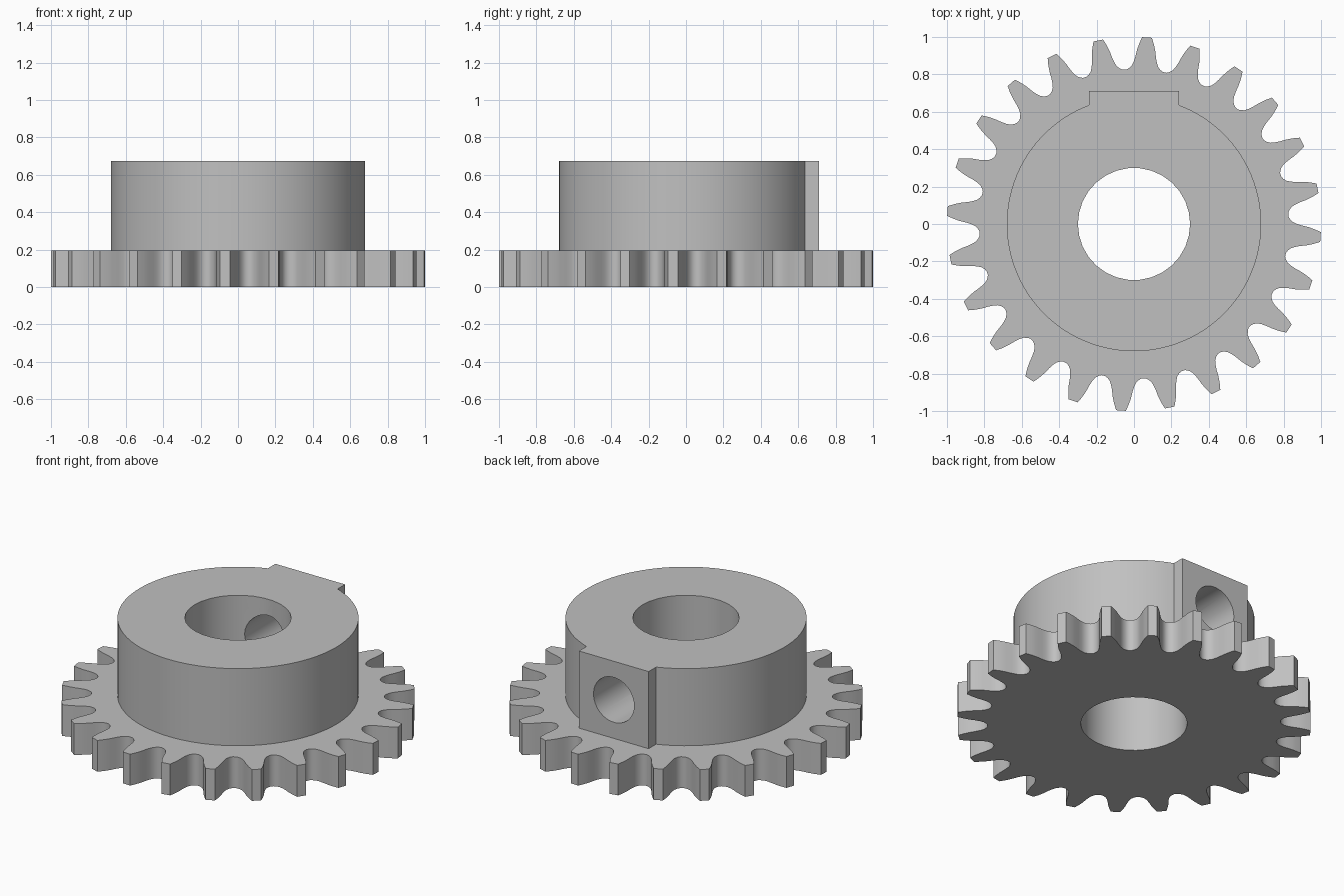
import bpy
import bmesh
import math
from mathutils import Matrix

TEETH = 24
PITCH = math.tau / TEETH
GEAR_TOP, HUB_TOP = 0.195, 0.675
HUB_R, BORE_R, SCREW_R = 0.68, 0.30, 0.14
PAD_HALF, PAD_Y = 0.24, 0.71

cube = bpy.data.objects.get("Cube")
if cube:
    bpy.data.objects.remove(cube, do_unlink=True)

grey = bpy.data.materials.new("plain_grey")
grey.use_nodes = True
colour = (0.53, 0.53, 0.53, 1.0)
grey.diffuse_color = colour
grey.node_tree.nodes["Principled BSDF"].inputs["Base Color"].default_value = colour


def polar(r, a):
    return (r * math.cos(a), r * math.sin(a))


def extrude(name, outline, z0, z1):
    """Solid prism from a counter-clockwise outline."""
    bm = bmesh.new()
    face = bm.faces.new([bm.verts.new((x, y, z0)) for x, y in outline])
    top = bmesh.ops.extrude_face_region(bm, geom=[face], use_keep_orig=True)["geom"]
    for v in top:
        if isinstance(v, bmesh.types.BMVert):
            v.co.z = z1
    bmesh.ops.recalc_face_normals(bm, faces=bm.faces)
    mesh = bpy.data.meshes.new(name)
    bm.to_mesh(mesh)
    bm.free()
    mesh.materials.append(grey)
    obj = bpy.data.objects.new(name, mesh)
    bpy.context.collection.objects.link(obj)
    return obj


def circle(r, n):
    return [polar(r, math.tau * i / n) for i in range(n)]


def combine(target, tool, operation):
    """Apply a boolean and discard the tool."""
    tool.hide_render = True
    mod = target.modifiers.new(operation.lower(), 'BOOLEAN')
    mod.operation, mod.object, mod.solver = operation, tool, 'EXACT'
    bpy.context.view_layer.objects.active = target
    bpy.ops.object.modifier_apply(modifier=mod.name)
    bpy.data.objects.remove(tool, do_unlink=True)


# Toothed plate: half a tooth (radius, half angle), mirrored and repeated
half_tooth = [(1.0, 0.026), (0.965, 0.041), (0.93, 0.053), (0.895, 0.062),
              (0.868, 0.072), (0.848, 0.084), (0.834, 0.102), (0.827, 0.119)]
outline = []
for i in range(TEETH):
    mid = math.radians(11) + i * PITCH
    outline += [polar(r, mid - a) for r, a in reversed(half_tooth)]
    outline += [polar(r, mid + a) for r, a in half_tooth]
gear = extrude("gear_with_hub", outline, 0, GEAR_TOP)

# Round hub with a flat clamping pad at the back
pad_angle = math.acos(PAD_HALF / HUB_R)
start, sweep, steps = math.pi - pad_angle, math.pi + 2 * pad_angle, 96
hub_outline = [polar(HUB_R, start + sweep * i / steps) for i in range(steps + 1)]
hub_outline += [(PAD_HALF, PAD_Y), (-PAD_HALF, PAD_Y)]
hub = extrude("hub", hub_outline, GEAR_TOP / 2, HUB_TOP)
combine(gear, hub, 'UNION')

# Shaft bore through everything
combine(gear, extrude("bore_cutter", circle(BORE_R, 30), -0.1, 1), 'DIFFERENCE')

# Set screw hole from the pad into the bore
screw = extrude("screw_hole_cutter", circle(SCREW_R, 30), 0.05, 1)
screw.data.transform(Matrix.Translation((0, 0, (GEAR_TOP + HUB_TOP) / 2))
                     @ Matrix.Rotation(-math.pi / 2, 4, 'X'))
combine(gear, screw, 'DIFFERENCE')

# Smooth curved walls, sharp rims
bpy.ops.object.select_all(action='DESELECT')
gear.select_set(True)
bpy.context.view_layer.objects.active = gear
bpy.ops.object.shade_smooth_by_angle(angle=math.radians(30))
